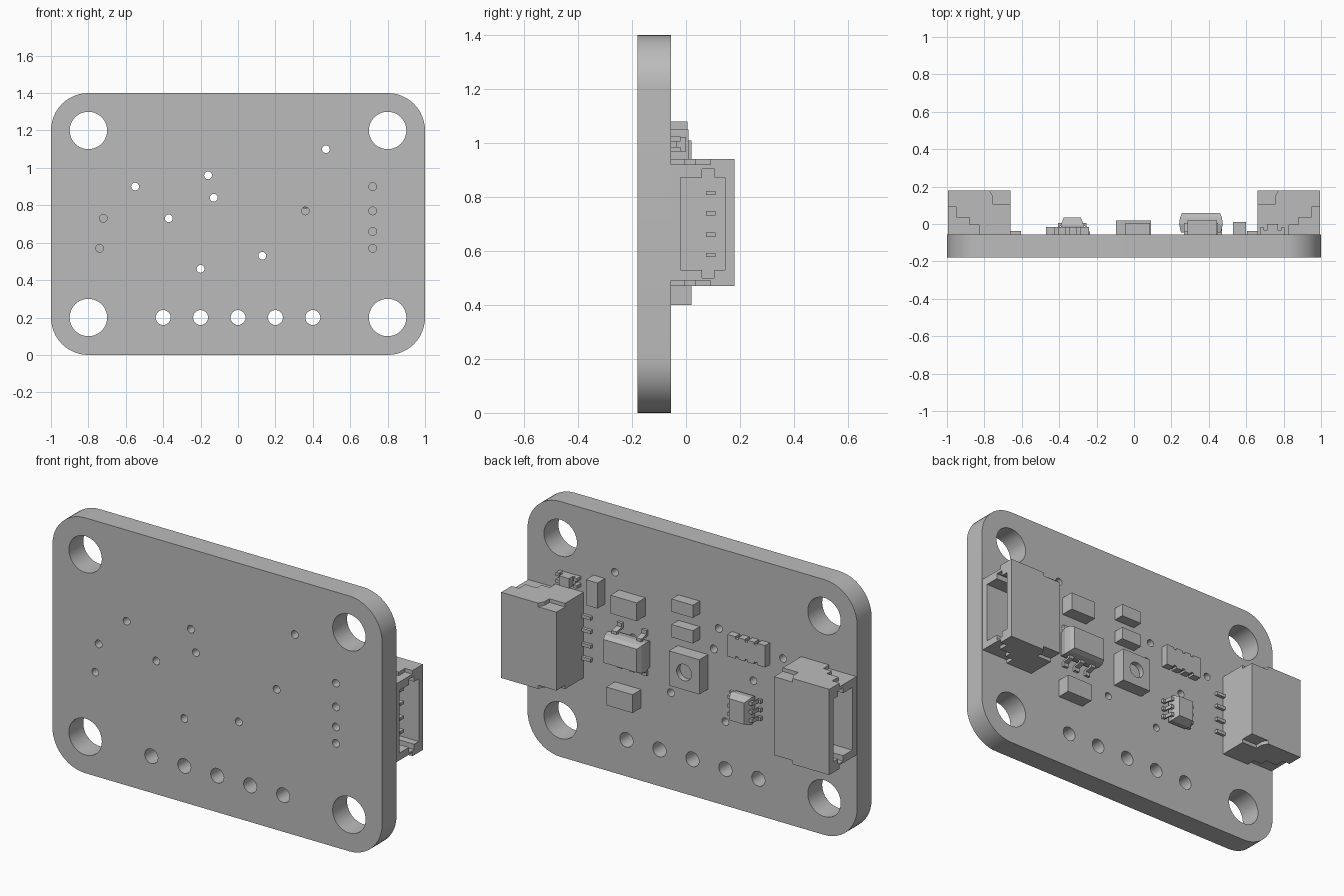
import bpy, bmesh, math
from mathutils import Vector

cube = bpy.data.objects.get("Cube")
if cube:
    bpy.data.objects.remove(cube, do_unlink=True)

GREY = (0.5, 0.5, 0.5, 1)
grey = bpy.data.materials.new("plain grey")
grey.use_nodes = True
grey.diffuse_color = GREY
grey.node_tree.nodes["Principled BSDF"].inputs["Base Color"].default_value = GREY

FACE = -0.055      # populated side of the board
BACK = -0.18       # bare side of the board


def finish(name, bm):
    bmesh.ops.recalc_face_normals(bm, faces=bm.faces[:])
    mesh = bpy.data.meshes.new(name)
    bm.to_mesh(mesh)
    bm.free()
    mesh.materials.append(grey)
    obj = bpy.data.objects.new(name, mesh)
    bpy.context.collection.objects.link(obj)
    return obj


def prism(name, points, sweep):
    """Polygon in space swept along a vector."""
    bm = bmesh.new()
    face = bm.faces.new([bm.verts.new(p) for p in points])
    ext = bmesh.ops.extrude_face_region(bm, geom=[face])
    moved = [g for g in ext["geom"] if isinstance(g, bmesh.types.BMVert)]
    bmesh.ops.translate(bm, vec=Vector(sweep), verts=moved)
    return finish(name, bm)


def box(name, x, y, z):
    pts = [(x[0], y[0], z[0]), (x[1], y[0], z[0]), (x[1], y[0], z[1]), (x[0], y[0], z[1])]
    return prism(name, pts, (0, y[1] - y[0], 0))


def rod(name, x, z, r, y0, y1, n=24):
    pts = [(x + r * math.cos(math.tau * i / n), y0, z + r * math.sin(math.tau * i / n))
           for i in range(n)]
    return prism(name, pts, (0, y1 - y0, 0))


def activate(obj):
    bpy.ops.object.select_all(action="DESELECT")
    obj.select_set(True)
    bpy.context.view_layer.objects.active = obj


def cut(obj, cutters):
    activate(obj)
    for c in cutters:
        mod = obj.modifiers.new("cut", "BOOLEAN")
        mod.operation, mod.solver, mod.object = "DIFFERENCE", "EXACT", c
        bpy.ops.object.modifier_apply(modifier=mod.name)
        bpy.data.objects.remove(c, do_unlink=True)


def smooth(obj):
    activate(obj)
    bpy.ops.object.shade_smooth_by_angle(angle=math.radians(30))


def molded_body(name, cx, cz, hx, hz, rings):
    """Tapered package: each ring is (y, inset)."""
    bm = bmesh.new()
    loops = []
    for y, inset in rings:
        loops.append([bm.verts.new((cx + sx * (hx - inset), y, cz + sz * (hz - inset)))
                      for sx, sz in ((-1, -1), (1, -1), (1, 1), (-1, 1))])
    for a, b in zip(loops, loops[1:]):
        for i in range(4):
            j = (i + 1) % 4
            bm.faces.new((a[i], a[j], b[j], b[i]))
    bm.faces.new(loops[0])
    bm.faces.new(loops[-1])
    return finish(name, bm)


def lead(name, x, z, out, reach, width):
    """Gull-wing leg leaving a package in direction out = (dx, dz)."""
    profile = [(0, 0.005), (0.5, 0.005), (0.65, -0.04), (1, -0.04),
               (1, FACE), (0.5, FACE), (0.35, -0.012), (0, -0.012)]
    dx, dz = out
    side = Vector((dz, 0, dx)) * width
    base = Vector((x, 0, z)) - side / 2
    prism(name, [base + Vector((dx * d * reach, y, dz * d * reach)) for d, y in profile], side)


# Circuit board with rounded corners
outline = []
for cx, cz, start in ((0.8, 1.2, 0), (-0.8, 1.2, 90), (-0.8, 0.2, 180), (0.8, 0.2, 270)):
    for i in range(13):
        a = math.radians(start + 90 * i / 12)
        outline.append((cx + 0.2 * math.cos(a), BACK, cz + 0.2 * math.sin(a)))
board = prism("circuit_board", outline, (0, FACE - BACK, 0))

# Mounting holes, header holes and vias
holes = [(sx * 0.8, z, 0.1, 40) for sx in (-1, 1) for z in (0.2, 1.2)]
holes += [(0.2 * i, 0.2, 0.04, 24) for i in range(-2, 3)]
vias = [(-0.55, 0.9), (-0.37, 0.73), (-0.16, 0.96), (-0.13, 0.84), (0.47, 1.1),
        (0.13, 0.53), (-0.2, 0.46), (0.36, 0.77), (-0.72, 0.73), (-0.74, 0.57),
        (0.72, 0.9), (0.72, 0.77), (0.72, 0.66), (0.72, 0.57)]
holes += [(x, z, 0.021, 16) for x, z in vias]
cut(board, [rod("hole_cutter", x, z, r, BACK - 0.1, FACE + 0.1, n) for x, z, r, n in holes])
smooth(board)

# Side connectors, opening outwards
PIN_Z = (0.585, 0.66, 0.74, 0.815)
for s, side in ((1, "left"), (-1, "right")):
    def bx(name, x, y, z):
        return box(name, sorted((s * x[0], s * x[1])), y, z)

    shell = bx(side + "_connector_shell", (0.66, 0.995), (FACE, 0.18), (0.47, 0.94))
    cutters = [bx("cavity", (0.74, 1.1), (-0.02, 0.145), (0.53, 0.873)),
               bx("key_slot", (0.74, 1.1), (0.06, 0.105), (0.5, 0.903))]
    # Stepped recesses on both ends of the shell
    inner = [(0.6, 0.105), (0.755, 0.105), (0.755, 0.15), (0.785, 0.2), (0.6, 0.2)]
    outer = [(1.1, 0.09), (0.95, 0.09), (0.95, 0.035), (0.88, 0.035),
             (0.88, -0.005), (0.83, -0.005), (0.83, -0.1), (1.1, -0.1)]
    for prof in (inner, outer):
        for z in (0.44, 0.92):
            cutters.append(prism("recess", [(s * x, y, z) for x, y in prof], (0, 0, 0.05)))
    cut(shell, cutters)
    for i, z in enumerate(PIN_Z):
        bx(f"{side}_contact_{i}", (0.73, 0.93), (0.075, 0.11), (z - 0.008, z + 0.008))
        bx(f"{side}_solder_tail_{i}", (0.605, 0.67), (FACE, -0.038), (z - 0.009, z + 0.009))

# Plain block components
box("tall_capacitor", (0.53, 0.6), (FACE, 0.01), (0.91, 1.05))
box("upper_capacitor", (0.285, 0.445), (FACE, 0.02), (0.91, 1.01))
box("lower_capacitor", (0.31, 0.47), (FACE, 0.02), (0.4, 0.5))
for i, z in enumerate((0.87, 1.01)):
    box(f"small_resistor_{i}", (-0.045, 0.085), (FACE, 0.005), (z, z + 0.07))

# Indicator lamp: base slab, raised lens, end pads
box("lamp_base", (0.695, 0.785), (FACE, -0.035), (0.968, 1.022))
box("lamp_lens", (0.71, 0.77), (-0.035, 0.0), (0.968, 1.022))
for i, x in enumerate((0.675, 0.785)):
    for j, z in enumerate((0.968, 1.006)):
        box(f"lamp_pad_{i}{j}", (x, x + 0.02), (FACE, -0.02), (z, z + 0.018))

# Sensor with a round port
sensor = box("sensor_body", (-0.095, 0.09), (FACE, 0.02), (0.61, 0.8))
cut(sensor, [rod("port_cutter", -0.002, 0.705, 0.045, -0.01, 0.1, 32)])
smooth(sensor)

# Resistor array with notched long edges
array = box("resistor_array", (-0.47, -0.24), (FACE, -0.015), (0.845, 0.965))
notches = []
for i in range(1, 4):
    x = -0.47 + 0.0575 * i
    for z in (0.845, 0.965):
        notches.append(box("notch", (x - 0.009, x + 0.009), (-0.1, 0.1), (z - 0.012, z + 0.012)))
cut(array, notches)

# Voltage regulator: two legs above, three below
molded_body("regulator_body", 0.358, 0.715, 0.117, 0.08,
            ((-0.045, 0.01), (0.0, 0), (0.035, 0.005), (0.06, 0.016)))
for i, x in enumerate((0.283, 0.358, 0.433)):
    lead(f"regulator_lower_leg_{i}", x, 0.65, (0, -1), 0.06, 0.03)
    if i != 1:
        lead(f"regulator_upper_leg_{i}", x, 0.78, (0, 1), 0.06, 0.03)

# Six-legged chip
molded_body("chip_body", -0.33, 0.585, 0.062, 0.075,
            ((-0.045, 0.006), (-0.008, 0), (0.035, 0.016)))
for i, z in enumerate((0.54, 0.587, 0.634)):
    lead(f"chip_left_leg_{i}", -0.275, z, (1, 0), 0.04, 0.02)
    lead(f"chip_right_leg_{i}", -0.385, z, (-1, 0), 0.04, 0.02)
